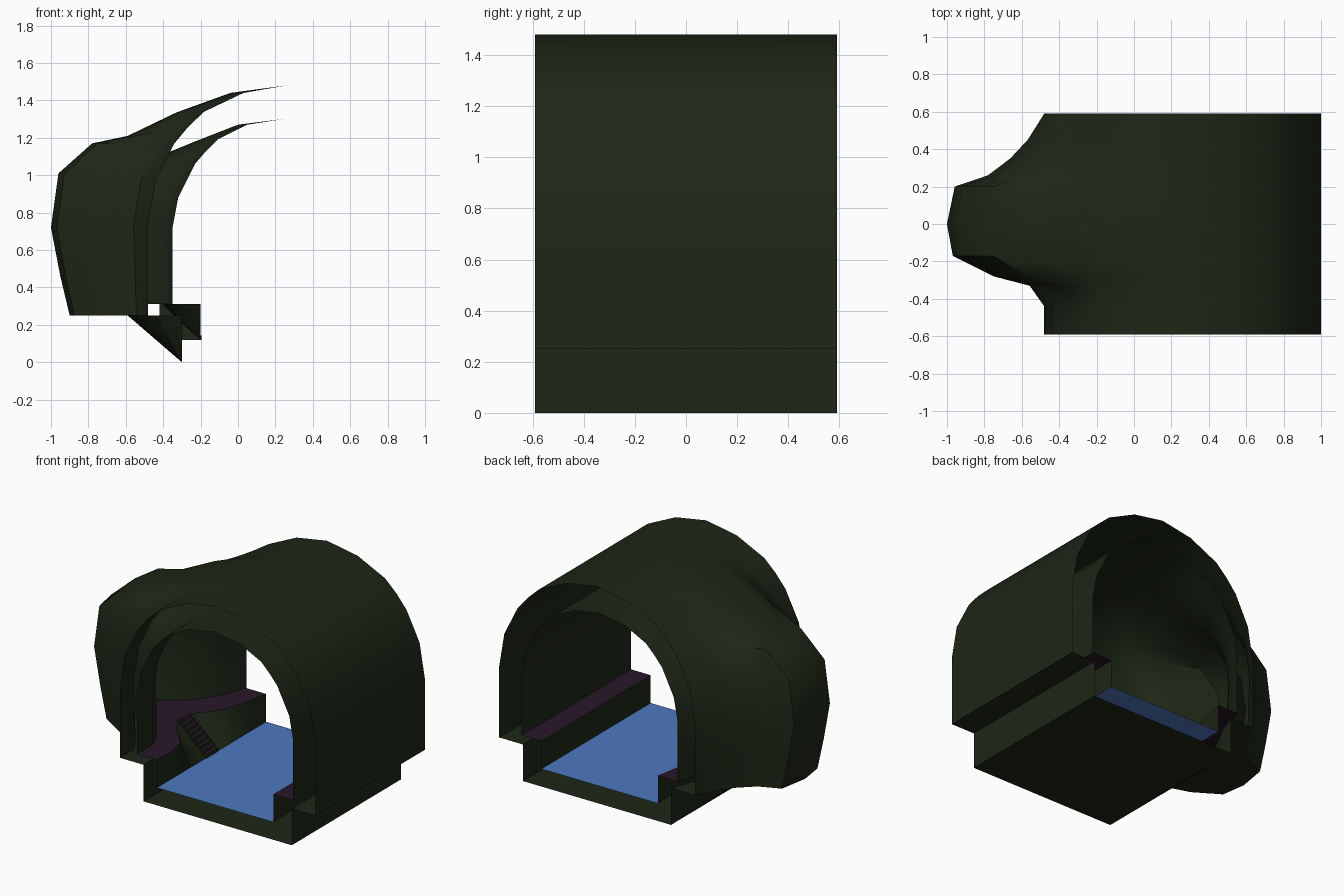
import bpy, bmesh

if "Cube" in bpy.data.objects:
    bpy.data.objects.remove(bpy.data.objects["Cube"])


def material(name, rgb):
    m = bpy.data.materials.new(name)
    m.diffuse_color = (*rgb, 1)
    m.use_nodes = True
    m.node_tree.nodes["Principled BSDF"].inputs["Base Color"].default_value = m.diffuse_color
    return m


STONE = material("dark_stone", (0.012, 0.02, 0.008))
PATH = material("walkway", (0.022, 0.008, 0.022))
WATER = material("water", (0.075, 0.19, 0.52))


def finish(bm, name, mats, smooth=None):
    me = bpy.data.meshes.new(name)
    bm.to_mesh(me)
    bm.free()
    ob = bpy.data.objects.new(name, me)
    bpy.context.collection.objects.link(ob)
    for m in mats:
        me.materials.append(m)
    if smooth:
        bpy.ops.object.select_all(action='DESELECT')
        ob.select_set(True)
        bpy.context.view_layer.objects.active = ob
        bpy.ops.object.shade_smooth_by_angle(angle=smooth)
    return ob


def loft(name, profile, stations, mats, inward, path_segments=(), smooth=0.7):
    """Sweep (x, z, bulged x, bulged z) points along y; each station has a bulge weight."""
    bm = bmesh.new()
    rows = [[bm.verts.new((x + (bx - x) * b, y, z + (bz - z) * b))
             for x, z, bx, bz in profile] for y, b in stations]
    for r, s in zip(rows, rows[1:]):
        for i in range(len(profile) - 1):
            quad = [r[i], s[i], s[i + 1], r[i + 1]]
            f = bm.faces.new(quad if inward else quad[::-1])
            f.material_index = 1 if i in path_segments else 0
    return finish(bm, name, mats, smooth)


def mirrored(left, top, centre):
    """Full arch: bulging left half, crown, plain right half."""
    right = [(2 * centre - x, z) * 2 for x, z, _, _ in reversed(left)]
    return left + [top * 2] + right


# outer shell with the side alcove bulging out on the left
outer_left = [
    (-.30, 0, -.30, 0), (-.30, .25, -.59, .25), (-.48, .25, -.90, .25),
    (-.48, .49, -.95, .46), (-.48, .73, -1.0, .72), (-.44, .97, -.96, 1.01),
    (-.34, 1.17, -.78, 1.17), (-.265, 1.26, -.59, 1.21),
    (-.18, 1.34, -.33, 1.335), (.03, 1.44, -.04, 1.44)]
outer = mirrored(outer_left, (.26, 1.48), .26)
outer.append(outer[0])  # underside
outer_stations = [(-.59, 0), (-.44, 0), (-.33, .15), (-.28, .52), (-.17, .94), (0, 1),
                  (.20, .92), (.26, .58), (.35, .35), (.45, .17), (.59, 0)]
loft("outer_shell", outer, outer_stations, [STONE], False)

# inner lining: channel walls, walkways and vault
inner_left = [
    (-.20, .12, -.20, .12), (-.20, .31, -.41, .31), (-.35, .31, -.77, .31),
    (-.35, .50, -.82, .48), (-.35, .72, -.86, .71), (-.32, .88, -.82, .93),
    (-.23, 1.06, -.67, 1.05), (-.17, 1.13, -.45, 1.09),
    (-.11, 1.19, -.23, 1.18), (.05, 1.27, 0, 1.27)]
inner = mirrored(inner_left, (.24, 1.30), .24)
n = len(inner)
inner_stations = [(-.59, 0), (-.42, 0), (-.30, .12), (-.23, .40), (-.11, .92), (0, 1),
                  (.12, .92), (.19, .6), (.28, .38), (.42, .15), (.59, 0)]
loft("inner_lining", inner, inner_stations, [STONE, PATH], True, (1, n - 3))

# water surface in the channel
loft("water", [(.68, .12) * 2, (-.20, .12) * 2], [(-.59, 0), (.59, 0)], [WATER], True)

# small stairs from the walkway down to the water
STEPS = 9
x0, x1, z0, z1 = -.42, -.195, .325, .12
points = [(x0, z0)]
for i in range(STEPS):
    x = x0 + (x1 - x0) * (i + 1) / STEPS
    points += [(x, points[-1][1]), (x, z0 + (z1 - z0) * (i + 1) / STEPS)]
loft("stairs", [p * 2 for p in points], [(-.06, 0), (.065, 0)], [STONE, PATH], True,
     range(0, 2 * STEPS, 2), smooth=None).data.flip_normals()
bm = bmesh.new()
for y in (-.06, .065):
    side = [bm.verts.new((x, y, z)) for x, z in points + [(x0, z1)]]
    f = bm.faces.new(side if y < 0 else side[::-1])
    f.normal_update()
    if f.normal.y * y < 0:
        f.normal_flip()
finish(bm, "stair_sides", [STONE])
